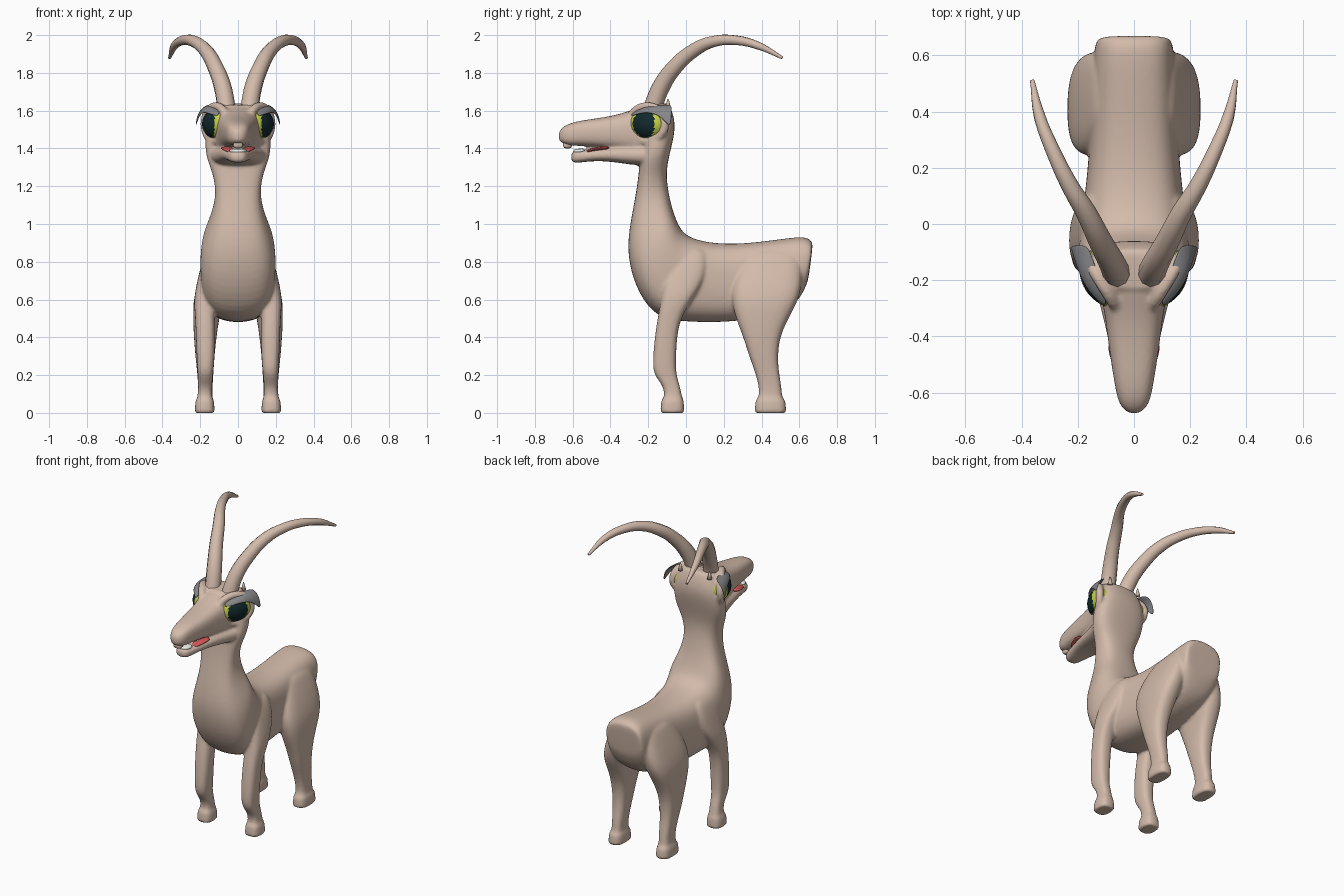
import bpy, bmesh, math
from mathutils import Vector, Matrix


def mat(name, rgb):
    m = bpy.data.materials.new(name)
    m.diffuse_color = (*rgb, 1)
    return m


SKIN = mat("tan_hide", (0.65, 0.495, 0.405))
GREY = mat("eyelid_grey", (0.24, 0.24, 0.25))
DARK = mat("pupil_dark", (0.006, 0.022, 0.026))
YELLOW = mat("iris_yellow", (0.56, 0.62, 0.06))
RED = mat("mouth_red", (0.62, 0.09, 0.09))
WHITE = mat("tooth_white", (0.85, 0.85, 0.82))


def ring(a, b, w, x=0.0, n=16, p=0.72):
    """Rounded cross-section between side-view points a and b, half width w."""
    a, b = Vector((x, *a)), Vector((x, *b))
    c, u, v = (a + b) / 2, (a - b) / 2 * 1.025, Vector((w * 1.025, 0, 0))
    f = lambda t: math.copysign(abs(t) ** p, t) if abs(t) > 1e-6 else 0.0
    return [c + u * f(math.cos(k * math.tau / n)) + v * f(math.sin(k * math.tau / n))
            for k in range(n)]


def loft(bm, rings, closed=False):
    vs = [[bm.verts.new(q) for q in r] for r in rings]
    n = len(vs[0])
    pairs = list(zip(vs, vs[1:])) + ([(vs[-1], vs[0])] if closed else [])
    for r, q in pairs:
        for k in range(n):
            bm.faces.new((r[k], r[(k + 1) % n], q[(k + 1) % n], q[k]))
    if not closed:
        bm.faces.new(vs[0])
        bm.faces.new(vs[-1])


def finish(bm, name, mats, subsurf=0):
    bmesh.ops.recalc_face_normals(bm, faces=bm.faces)
    me = bpy.data.meshes.new(name)
    bm.to_mesh(me)
    bm.free()
    for m in mats:
        me.materials.append(m)
    for f in me.polygons:
        f.use_smooth = True
    ob = bpy.data.objects.new(name, me)
    bpy.context.collection.objects.link(ob)
    if subsurf:
        s = ob.modifiers.new("subsurf", 'SUBSURF')
        s.levels = s.render_levels = subsurf
    return ob


# ---- body: torso and neck, (back point, front point, half width)
body = bmesh.new()
loft(body, [ring(*s) for s in [
    ((0.672, 0.885), (0.65, 0.72), 0.122), ((0.667, 0.91), (0.64, 0.68), 0.133),
    ((0.63, 0.935), (0.59, 0.58), 0.142), ((0.5, 0.918), (0.48, 0.52), 0.15),
    ((0.3, 0.892), (0.3, 0.49), 0.155), ((0.15, 0.895), (0.15, 0.48), 0.168),
    ((0.05, 0.915), (0.0, 0.485), 0.183), ((-0.01, 0.945), (-0.15, 0.50), 0.195),
    ((-0.04, 0.99), (-0.25, 0.63), 0.20), ((-0.06, 1.04), (-0.30, 0.78), 0.187),
    ((-0.08, 1.10), (-0.31, 0.92), 0.148), ((-0.10, 1.20), (-0.275, 1.10), 0.112),
    ((-0.105, 1.29), (-0.25, 1.25), 0.13), ((-0.085, 1.38), (-0.245, 1.34), 0.172),
    ((-0.06, 1.48), (-0.22, 1.45), 0.172), ((-0.06, 1.56), (-0.22, 1.55), 0.152),
    ((-0.09, 1.635), (-0.24, 1.625), 0.124), ((-0.10, 1.64), (-0.23, 1.63), 0.115)]])
# muzzle and lower jaw: (y, top, bottom, half width)
for prof in [
    [(-0.12, 1.63, 1.36, .13), (-0.20, 1.635, 1.35, .135), (-0.28, 1.605, 1.37, .11),
     (-0.36, 1.578, 1.395, .098), (-0.46, 1.56, 1.405, .086), (-0.56, 1.547, 1.415, .07),
     (-0.625, 1.53, 1.415, .058), (-0.655, 1.51, 1.43, .042), (-0.675, 1.488, 1.44, .016)],
    [(-0.13, 1.42, 1.31, .16), (-0.20, 1.42, 1.31, .152), (-0.28, 1.412, 1.312, .12),
     (-0.42, 1.405, 1.335, .09), (-0.52, 1.391, 1.332, .066), (-0.58, 1.390, 1.322, .05),
     (-0.61, 1.378, 1.33, .03)]]:
    loft(body, [ring((y, t), (y, b), w) for y, t, b, w in prof])

# legs: (z, y front, y back, x inner, x outer)
FRONT = [(-0.002, -.135, -.01, .125, .228), (0.004, -.135, -.01, .125, .228),
         (.055, -.132, -.012, .126, .226), (.07, -.128, -.014, .13, .222),
         (.085, -.113, -.022, .138, .213),
         (.14, -.118, -.032, .138, .21), (.195, -.165, -.05, .135, .212),
         (.25, -.178, -.055, .126, .216), (.4, -.165, -.05, .122, .222),
         (.5, -.15, -.03, .125, .225), (.6, -.13, .03, .12, .235),
         (.7, -.12, .10, .10, .215), (.82, -.08, .12, .08, .186), (.88, -.04, .09, .08, .145)]
HIND = [(-0.002, .365, .53, .125, .225), (0.004, .365, .53, .125, .225),
        (.055, .367, .527, .127, .223), (.07, .372, .522, .13, .22),
        (.085, .387, .507, .138, .21),
        (.14, .387, .505, .135, .21), (.22, .365, .49, .13, .216),
        (.3, .335, .485, .125, .225), (.4, .305, .495, .115, .233),
        (.5, .265, .54, .10, .237), (.6, .24, .597, .08, .237),
        (.7, .25, .615, .06, .207), (.8, .30, .61, .05, .165), (.87, .36, .58, .05, .13)]
D, T = Vector((0.85, -0.53, 0)).normalized(), Vector((0.53, 0.85, 0)).normalized()
EYE = Vector((0.10, -0.195, 1.53))
flip = lambda p, s: Vector((p[0] * s, p[1], p[2]))
for s in (1, -1):
    for leg in (FRONT, HIND):
        loft(body, [ring((y1, z), (y0, z), (xo - xi) / 2, s * (xo + xi) / 2)
                    for z, y0, y1, xi, xo in leg])
    # eye socket rim
    rim = []
    for k in range(20):
        a = k * math.tau / 20
        out = T * math.cos(a) + Vector((0, 0, math.sin(a)))
        c = EYE + D * 0.02 + T * 0.112 * math.cos(a) + Vector((0, 0, 0.094 * math.sin(a)))
        rim.append([flip(c + (out * math.cos(b) + D * math.sin(b)) * 0.026, s)
                    for b in (j * math.tau / 8 for j in range(8))])
    loft(body, rim, closed=True)
# fuse all hide parts into one smooth skin
ob = finish(body, "body", [SKIN], 2)
r = ob.modifiers.new("fuse", 'REMESH')
r.mode, r.voxel_size, r.use_smooth_shade = 'VOXEL', 0.009, True
sm = ob.modifiers.new("soften", 'SMOOTH')
sm.factor, sm.iterations = 0.5, 4

# ---- mouth lining, lower teeth, upper front tooth
for name, m, prof in [
    ("mouth_lining", RED, [(-0.40, 1.413, 1.395, .085), (-0.44, 1.412, 1.392, .094),
                           (-0.48, 1.406, 1.387, .083), (-0.51, 1.398, 1.38, .070),
                           (-0.53, 1.392, 1.375, .055)]),
    ("lower_teeth", WHITE, [(-0.53, 1.400, 1.38, .054), (-0.57, 1.399, 1.375, .043),
                            (-0.598, 1.395, 1.37, .022)]),
    ("upper_lip", SKIN, [(-0.60, 1.435, 1.402, .026), (-0.64, 1.435, 1.397, .026),
                         (-0.652, 1.435, 1.41, .022)])]:
    bm = bmesh.new()
    loft(bm, [ring((y, t), (y, b), w) for y, t, b, w in prof])
    finish(bm, name, [m], 1)

# ---- paired parts: eyes, eyelids, ear nubs, horns
LID = [[(.095, -.28, 1.588), (.12, -.2, 1.625), (.145, -.12, 1.632), (.165, -.07, 1.632)],
       [(.10, -.29, 1.582), (.16, -.215, 1.622), (.195, -.135, 1.618), (.218, -.075, 1.585)],
       [(.108, -.295, 1.565), (.178, -.225, 1.595), (.208, -.135, 1.578), (.228, -.078, 1.49)]]
HORN = [(.058, -.185, 1.59, .05), (.08, -.135, 1.72, .047), (.12, -.06, 1.83, .042),
        (.17, .04, 1.918, .037), (.23, .14, 1.965, .031), (.288, .26, 1.973, .026),
        (.335, .38, 1.945, .021), (.362, .51, 1.88, .008)]
for s, side in ((1, "left"), (-1, "right")):
    bm = bmesh.new()
    bmesh.ops.create_uvsphere(bm, u_segments=48, v_segments=32, radius=1)
    for f in bm.faces:          # pupil is an oval facing outward
        c = f.calc_center_median()
        f.material_index = int(c.z > 0 and ((c.x - .05) / .6) ** 2 + (c.y / .84) ** 2 < 1)
    for v in bm.verts:
        x, y, z = v.co
        v.co = flip(EYE + T * x * 0.112 + Vector((0, 0, y * 0.085)) + D * z * 0.08, s)
    finish(bm, side + "_eye", [YELLOW, DARK])

    bm = bmesh.new()
    g = [[bm.verts.new(flip(p, s)) for p in row] for row in LID]
    for r0, r1 in zip(g, g[1:]):
        for k in range(3):
            bm.faces.new((r0[k], r0[k + 1], r1[k + 1], r1[k]))
    lid = finish(bm, side + "_eyelid", [GREY])
    sol = lid.modifiers.new("thickness", 'SOLIDIFY')
    sol.thickness, sol.offset = 0.008, 0
    sub = lid.modifiers.new("subsurf", 'SUBSURF')
    sub.levels = sub.render_levels = 2

    bm = bmesh.new()
    bmesh.ops.create_cone(bm, cap_ends=True, segments=10, radius1=0.016, radius2=0.003,
                          depth=0.05, matrix=Matrix.Translation((s * .108, -.095, 1.638)))
    finish(bm, side + "_ear_nub", [SKIN])

    cu = bpy.data.curves.new(side + "_horn", 'CURVE')
    cu.dimensions, cu.bevel_depth, cu.bevel_resolution = '3D', 1.0, 3
    cu.use_fill_caps, cu.resolution_u = True, 6
    sp = cu.splines.new('BEZIER')
    sp.bezier_points.add(len(HORN) - 1)
    for bp, (x, y, z, rad) in zip(sp.bezier_points, HORN):
        bp.co, bp.radius = (s * x, y, z), rad
        bp.handle_left_type = bp.handle_right_type = 'AUTO'
    cu.materials.append(SKIN)
    horn = bpy.data.objects.new(side + "_horn", cu)
    bpy.context.collection.objects.link(horn)
    bpy.ops.object.select_all(action='DESELECT')
    horn.select_set(True)
    bpy.context.view_layer.objects.active = horn
    bpy.ops.object.convert(target='MESH')
    bpy.ops.object.shade_smooth_by_angle(angle=math.radians(50))
